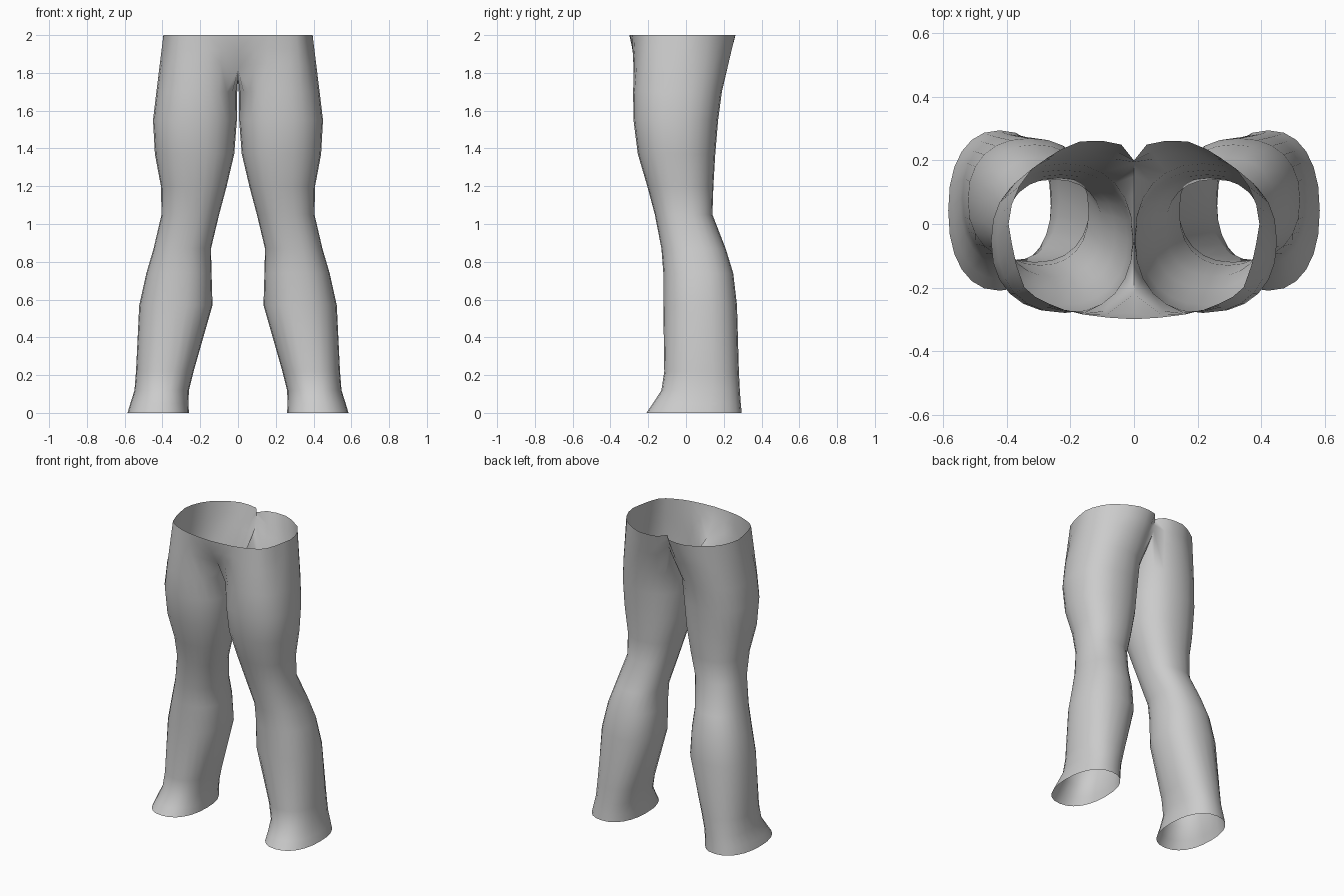
import bpy
import math
from mathutils import Vector

cube = bpy.data.objects.get("Cube")
if cube:
    bpy.data.objects.remove(cube)

SIDES = 24
SEAM = 9  # columns -SEAM..SEAM carry on up to the waist; the rest end at the crotch

# Leg cross-sections: height, inner x, outer x, front y, back y
LEG = [
    (0.00, 0.26, 0.585, -0.21, 0.295),
    (0.05, 0.262, 0.57, -0.175, 0.29),
    (0.12, 0.26, 0.548, -0.13, 0.285),
    (0.22, 0.235, 0.54, -0.115, 0.28),
    (0.57, 0.135, 0.523, -0.12, 0.27),
    (0.74, 0.14, 0.485, -0.12, 0.25),
    (0.87, 0.143, 0.447, -0.13, 0.21),
    (1.05, 0.10, 0.405, -0.165, 0.14),
    (1.20, 0.06, 0.408, -0.205, 0.145),
    (1.37, 0.02, 0.44, -0.255, 0.155),
    (1.55, 0.006, 0.45, -0.278, 0.17),
    (1.70, 0.004, 0.432, -0.28, 0.19),
]

# Waist outline from the front seam, round the hip, to the back seam
WAIST = [
    (0, -.30), (.08, -.295), (.16, -.285), (.22, -.27), (.27, -.25),
    (.31, -.23), (.345, -.2), (.37, -.13), (.385, -.06), (.395, 0),
    (.385, .06), (.36, .12), (.32, .175), (.27, .21), (.23, .235),
    (.17, .26), (.1, .262), (.04, .25), (0, .2),
]

# Crotch seam from back to front: y, z
CROTCH = [(.19, 1.92), (.15, 1.86), (.09, 1.80), (.03, 1.77),
          (-.04, 1.76), (-.12, 1.77), (-.22, 1.82)]


def rounded(value):
    return math.copysign(abs(value) ** 0.88, value)


def leg_ring(z, x0, x1, y0, y1):
    ring = []
    for c in range(SIDES):
        a = math.tau * c / SIDES
        ring.append(Vector(((x0 + x1) / 2 + (x1 - x0) / 2 * rounded(math.cos(a)),
                            (y0 + y1) / 2 + (y1 - y0) / 2 * rounded(math.sin(a)), z)))
    return ring


rings = [leg_ring(*row) for row in LEG]
thigh = rings[-1]
waist = {c % SIDES: Vector((*WAIST[c + SEAM], 2.0)) for c in range(-SEAM, SEAM + 1)}

# Hip ring blends the thigh into the waist and closes on the crotch seam
hip = [thigh[c].lerp(waist[c], 0.5) if c in waist else None for c in range(SIDES)]
for i, (y, z) in enumerate(CROTCH):
    hip[SEAM + i] = Vector((0, y, z))
upper = {c: hip[c].lerp(p, 0.5) for c, p in waist.items()}
upper[SIDES - SEAM].y -= 0.02
rings += [hip, upper, waist]

verts, faces, index = [], [], {}
for r, ring in enumerate(rings):
    for c in range(SIDES):
        if isinstance(ring, list) or c in ring:
            index[r, c] = len(verts)
            verts.append(ring[c])
for r in range(len(rings) - 1):
    for c in range(SIDES):
        n = (c + 1) % SIDES
        corners = [(r, c), (r, n), (r + 1, n), (r + 1, c)]
        if all(k in index for k in corners):
            faces.append([index[k] for k in corners])

# Cloth material
cloth = bpy.data.materials.new("grey cloth")
cloth.use_nodes = True
grey = (0.6, 0.6, 0.6, 1)
cloth.diffuse_color = grey
cloth.node_tree.nodes["Principled BSDF"].inputs["Base Color"].default_value = grey

# Trousers: one open leg shell, mirrored across the centre seam
mesh = bpy.data.meshes.new("trousers")
mesh.from_pydata(verts, [], faces)
mesh.materials.append(cloth)
trousers = bpy.data.objects.new("trousers", mesh)
bpy.context.collection.objects.link(trousers)
mirror = trousers.modifiers.new("mirror", "MIRROR")
mirror.merge_threshold = 0.002

bpy.ops.object.select_all(action="DESELECT")
trousers.select_set(True)
bpy.context.view_layer.objects.active = trousers
bpy.ops.object.modifier_apply(modifier="mirror")
bpy.ops.object.shade_smooth_by_angle(angle=math.radians(80))
